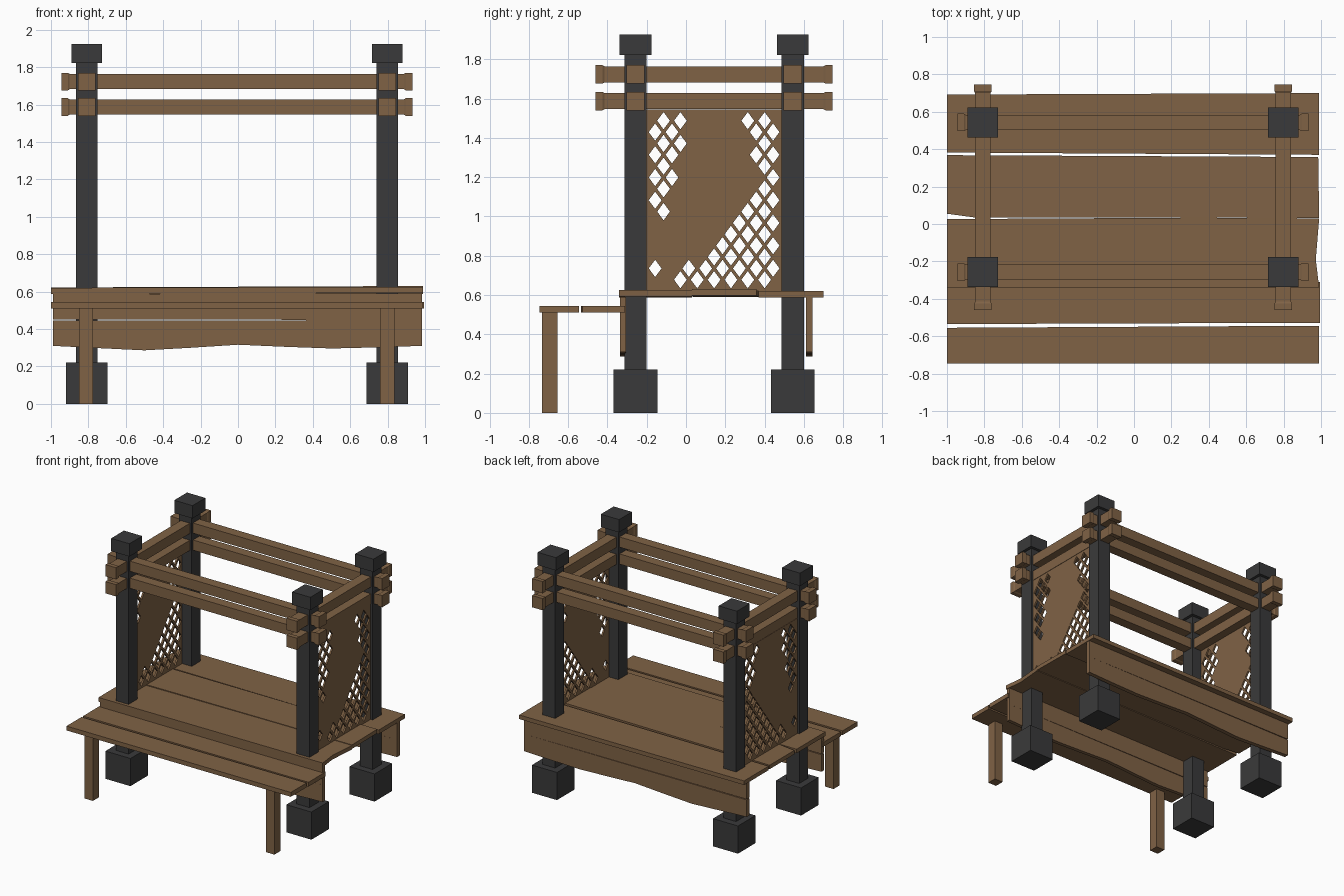
import bpy, bmesh

if "Cube" in bpy.data.objects:
    bpy.data.objects.remove(bpy.data.objects["Cube"])


def material(name, rgb):
    m = bpy.data.materials.new(name)
    m.diffuse_color = (*rgb, 1)
    m.use_nodes = True
    m.node_tree.nodes["Principled BSDF"].inputs["Base Color"].default_value = m.diffuse_color
    return m


WOOD = material("brown wood", (0.215, 0.123, 0.06))
DARK = material("charcoal", (0.042, 0.042, 0.043))


def finish(name, bm, mat):
    bmesh.ops.recalc_face_normals(bm, faces=bm.faces)
    me = bpy.data.meshes.new(name)
    bm.to_mesh(me)
    bm.free()
    me.materials.append(mat)
    ob = bpy.data.objects.new(name, me)
    bpy.context.collection.objects.link(ob)
    return ob


def loft(name, rings, mat):
    """Skin a list of vertex rings and cap both ends."""
    bm = bmesh.new()
    vs = [[bm.verts.new(p) for p in r] for r in rings]
    n = len(vs[0])
    for a, b in zip(vs, vs[1:]):
        for i in range(n):
            bm.faces.new((a[i], a[(i + 1) % n], b[(i + 1) % n], b[i]))
    bm.faces.new(vs[0])
    bm.faces.new(vs[-1])
    return finish(name, bm, mat)


def box(name, x0, x1, y0, y1, z0, z1, mat):
    ring = lambda z: [(x0, y0, z), (x1, y0, z), (x1, y1, z), (x0, y1, z)]
    return loft(name, [ring(z0), ring(z1)], mat)


def plank(name, outline, z0, z1, rise=0.0):
    """Flat board from an xy outline, lifted by rise at its right end."""
    ring = lambda z: [(x, y, z + rise * (x + 1) / 2) for x, y in outline]
    return loft(name, [ring(z0), ring(z1)], WOOD)


def skirt(name, outline, y0, y1):
    """Upright board from an xz outline."""
    return loft(name, [[(x, y, z) for x, z in outline] for y in (y0, y1)], WOOD)


def beam(name, axis, start, end, side, z):
    """Square beam with thicker ends."""
    rings = []
    for t, h in ((start, .047), (start + .035, .047), (start + .045, .041),
                 (end - .045, .041), (end - .035, .047), (end, .047)):
        ring = []
        for a, b in ((-h, -h), (h, -h), (h, h), (-h, h)):
            ring.append((t, side + a, z + b) if axis == 'x' else (side + a, t, z + b))
        rings.append(ring)
    return loft(name, rings, WOOD)


XS = {"left": -0.808, "right": 0.798}
YS = {"front": -0.257, "back": 0.543}

# posts with footings and caps
for sx, x in XS.items():
    for sy, y in YS.items():
        for part, h, z0, z1 in (("footing", .111, 0, .222), ("post", .057, .2, 1.83),
                                ("cap", .081, 1.822, 1.925)):
            box(f"{sy}_{sx}_{part}", x - h, x + h, y - h, y + h, z0, z1, DARK)

# two tiers of crossing rails
for tier, z in (("lower", 1.587), ("upper", 1.723)):
    for sy, y in YS.items():
        beam(f"{sy}_{tier}_rail", 'x', -.945, .932, y, z)
    for sx, x in XS.items():
        beam(f"{sx}_{tier}_rail", 'y', -.46, .745, x, z)

# deck boards
plank("back_deck_board", [(-1, .382), (.99, .37), (.99, .7), (-1, .692)], .587, .62)
plank("middle_deck_board", [(-1, .055), (-.86, .036), (.35, .035), (.99, .031),
                            (.985, .358), (-1, .368)], .59, .622, .008)
plank("front_deck_board", [(-1, -.34), (.99, -.34), (.972, -.19), (.99, .03),
                           (.35, .034), (-.86, .027), (-1, .027)], .587, .62, .006)

# wavy skirt boards below the deck
for side, y0, y1 in (("front", -.335, -.305), ("back", .61, .645)):
    skirt(f"{side}_upper_skirt", [(-.99, .452), (.52, .449), (.985, .447),
                                  (.985, .59), (-.99, .588)], y0, y1)
    skirt(f"{side}_lower_skirt", [(-.99, .31), (-.75, .298), (-.5, .286), (-.25, .3), (0, .316),
                                  (.25, .305), (.5, .296), (.75, .302), (.985, .31),
                                  (.985, .447), (.52, .447), (-.99, .446)], y0, y1)

# bench
plank("bench_inner_board", [(-1, -.535), (.995, -.528), (.995, -.31), (-1, -.31)], .51, .545)
plank("bench_outer_board", [(-1, -.745), (.99, -.745), (.99, -.544), (-1, -.555)], .51, .545)
for side, x in (("left", -.813), ("right", .798)):
    box(f"{side}_bench_leg", x - .038, x + .038, -.732, -.655, 0, .512, WOOD)


def is_open(y, z):
    """Lattice holes left of and below the solid diagonal band."""
    if z > .99 and y < .04 - (1.54 - z) * .26:
        return True
    if z > 1.2:
        return y > .285 + (1.5 - z) * .27
    return y > (z - .72) * .8 or (z < .76 and y < -.13)


# diamond lattice side panels
Y0, Y1, Z0, Z1, N, M = -.2, .486, .62, 1.545, 8, 16
for side, px in (("left", -.843), ("right", .83)):
    bm = bmesh.new()
    hy, hz = (Y1 - Y0) / N / 2, (Z1 - Z0) / M
    for j in range(M + 1):
        for i in range(2 * N + 1):
            if (i + j) % 2 == 0:
                continue
            y, z = Y0 + i * hy, Z1 - j * hz
            corners = [(y - hy, z), (y, z - hz), (y + hy, z), (y, z + hz)]
            inside = 0 < i < 2 * N and 0 < j < M
            if inside and is_open(y, z):
                outer = [bm.verts.new((px, a, b)) for a, b in corners]
                inner = [bm.verts.new((px, y + (a - y) * .76, z + (b - z) * .76))
                         for a, b in corners]
                for k in range(4):
                    n = (k + 1) % 4
                    bm.faces.new((outer[k], outer[n], inner[n], inner[k]))
            else:
                pts = [(a, b) for a, b in corners
                       if Y0 - .001 < a < Y1 + .001 and Z0 - .001 < b < Z1 + .001]
                bm.faces.new([bm.verts.new((px, a, b)) for a, b in pts])
    bmesh.ops.remove_doubles(bm, verts=bm.verts, dist=.0005)
    panel = finish(f"{side}_lattice_panel", bm, WOOD)
    mod = panel.modifiers.new("thickness", 'SOLIDIFY')
    mod.thickness = .014
    mod.offset = 0
